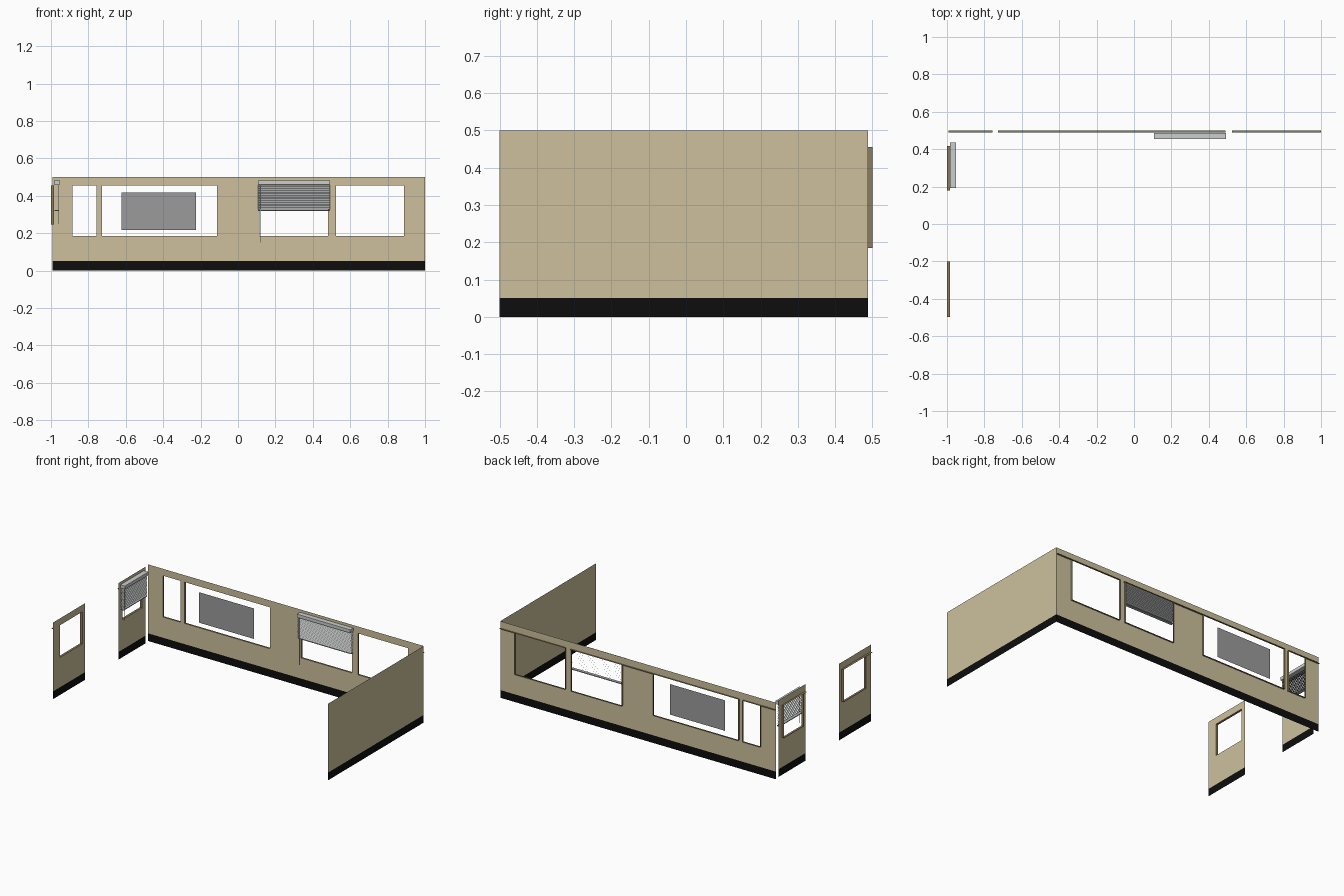
import bpy, bmesh, math

if "Cube" in bpy.data.objects:
    bpy.data.objects.remove(bpy.data.objects["Cube"])

def material(name, rgb):
    m = bpy.data.materials.new(name)
    m.diffuse_color = (*rgb, 1)
    m.use_nodes = True
    m.node_tree.nodes["Principled BSDF"].inputs["Base Color"].default_value = m.diffuse_color
    return m

BEIGE = material("beige_paint", (0.61, 0.53, 0.335))
BLACK = material("black_skirting", (0.004, 0.004, 0.004))
BROWN = material("brown_trim", (0.27, 0.20, 0.105))
GREY = material("grey_screen", (0.33, 0.33, 0.33))
SILVER = material("silver_rail", (0.60, 0.62, 0.62))
SLAT = material("slat_grey", (0.42, 0.43, 0.43))

WALL_Y, WALL_X = 0.488, -0.985      # inner wall planes
SKIRT = 0.05

# local frame: u along the wall, d depth out of the room, z up
def back(u, d, z):
    return (u, WALL_Y + d, z)

def left(u, d, z):
    return (WALL_X - d, u, z)

def right(u, d, z):
    return (1.0 - d, u, z)

def make(name, quads, mats):
    """quads: list of (four points, material index)"""
    bm = bmesh.new()
    for pts, mi in quads:
        bm.faces.new([bm.verts.new(p) for p in pts]).material_index = mi
    bmesh.ops.remove_doubles(bm, verts=bm.verts, dist=1e-5)
    me = bpy.data.meshes.new(name)
    bm.to_mesh(me)
    bm.free()
    for m in mats:
        me.materials.append(m)
    ob = bpy.data.objects.new(name, me)
    bpy.context.collection.objects.link(ob)
    return ob

# wall sheet with window holes and a black skirting band
def wall(name, place, u0, u1, windows=(), z0=0.185, z1=0.455):
    us = sorted({u0, u1, *[e for w in windows for e in w]})
    zs = [0, SKIRT, z0, z1, 0.5]
    quads = []
    for a, b in zip(us, us[1:]):
        for c, d in zip(zs, zs[1:]):
            hole = c == z0 and any(w[0] <= a and b <= w[1] for w in windows)
            if not hole:
                quads.append(([place(a, 0, c), place(b, 0, c), place(b, 0, d), place(a, 0, d)],
                              1 if d <= SKIRT else 0))
    make(name, quads, [BEIGE, BLACK])

# window reveal: sill, two jambs and a longer header
def reveal(name, place, w, header, z0, z1, depth):
    def strip(a, za, b, zb):
        return ([place(a, 0, za), place(b, 0, zb), place(b, depth, zb), place(a, depth, za)], 0)
    make(name, [strip(w[0], z0, w[1], z0), strip(w[0], z0, w[0], z1),
                strip(w[1], z0, w[1], z1), strip(header[0], z1, header[1], z1)], [BROWN])

def box_quads(place, u0, u1, d0, d1, z0, z1):
    p = [place(u, d, z) for u in (u0, u1) for d in (d0, d1) for z in (z0, z1)]
    return [([p[i] for i in f], 0) for f in
            ((0, 1, 3, 2), (4, 6, 7, 5), (0, 4, 5, 1), (2, 3, 7, 6), (0, 2, 6, 4), (1, 5, 7, 3))]

# venetian blind: head rail, tilted slats, bottom rail and pull cord
def blind(name, place, u0, u1, cord_u, cord_z):
    make(name + "_head_rail", box_quads(place, u0, u1, -0.033, -0.001, 0.461, 0.482), [SILVER])
    slats, n, mid, half, tilt = [], 14, -0.014, 0.0125, math.radians(30)
    dd, dz = half * math.cos(tilt), half * math.sin(tilt)
    for i in range(n):
        z = 0.333 + i * (0.452 - 0.333) / (n - 1)
        slats.append(([place(u0, mid - dd, z - dz), place(u1, mid - dd, z - dz),
                       place(u1, mid + dd, z + dz), place(u0, mid + dd, z + dz)], 0))
    make(name + "_slats", slats, [SLAT])
    make(name + "_bottom_rail", box_quads(place, u0, u1, mid - 0.010, mid + 0.010, 0.319, 0.324), [SLAT])
    make(name + "_cord", box_quads(place, cord_u, cord_u + 0.002, -0.027, -0.025, cord_z, 0.461), [SILVER])

# back wall in two panels
wins = [(-0.885, -0.757), (-0.727, -0.112), (0.115, 0.482), (0.524, 0.888)]
wall("back_wall_left", back, -0.993, 0.0, wins[:2])
wall("back_wall_right", back, 0.0, 1.0, wins[2:])
heads = [(-0.993, -0.757), (-0.727, 0.0), (0.0, 0.49), (0.524, 1.0)]
for i, (w, h) in enumerate(zip(wins, heads)):
    reveal(f"back_window_reveal_{i + 1}", back, w, h, 0.185, 0.455, 0.012)

# solid right wall
wall("right_wall", right, -0.5, WALL_Y)

# two left wall pieces with higher windows
for tag, span, w, h in (("rear", (0.172, 0.450), (0.215, 0.417), (0.180, 0.417)),
                        ("front", (-0.5, -0.170), (-0.430, -0.200), (-0.498, -0.200))):
    wall(f"left_wall_{tag}", left, *span, [w], 0.245, 0.455)
    reveal(f"left_window_reveal_{tag}", left, w, h, 0.245, 0.455, 0.015)

# flat screen panel in the wide window
make("screen_panel", [([back(-0.623, 0, 0.218), back(-0.225, 0, 0.218),
                        back(-0.225, 0, 0.417), back(-0.623, 0, 0.417)], 0)], [GREY])

blind("back_blind", back, 0.107, 0.492, 0.117, 0.15)
blind("left_blind", left, 0.192, 0.435, 0.20, 0.25)
